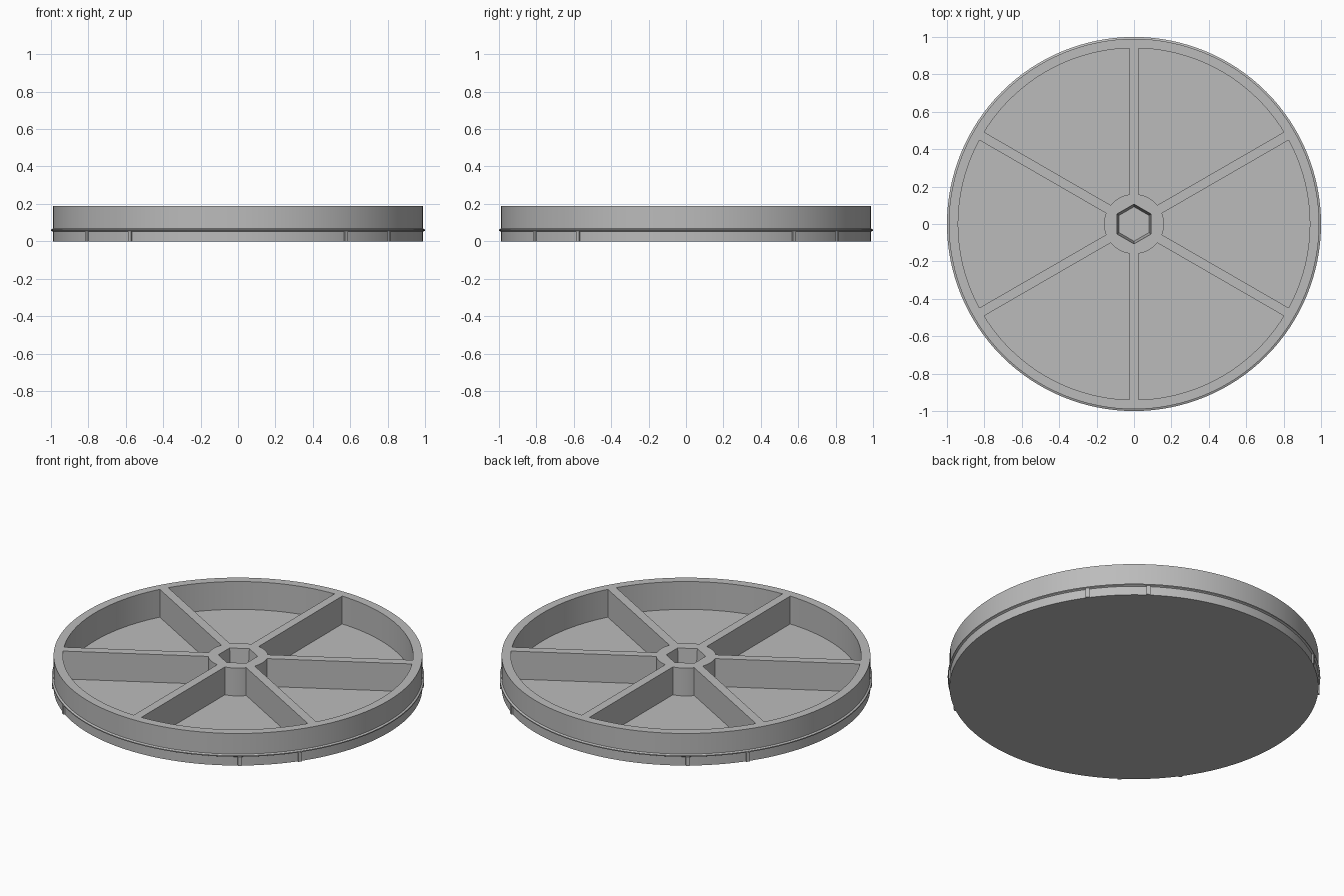
import bpy, bmesh
from math import sin, cos, pi, radians, asin

SEG = 128
HEIGHT, FLOOR = 0.19, 0.025
BODY_R, POCKET_R, HUB_R = 0.99, 0.94, 0.16
SPOKE_HALF = 0.025

if "Cube" in bpy.data.objects:
    bpy.data.objects.remove(bpy.data.objects["Cube"])

grey = bpy.data.materials.new("plain grey")
grey.use_nodes = True
COLOUR = (0.5, 0.5, 0.5, 1)
grey.diffuse_color = COLOUR
grey.node_tree.nodes["Principled BSDF"].inputs["Base Color"].default_value = COLOUR


def finish(bm, name):
    bmesh.ops.recalc_face_normals(bm, faces=bm.faces)
    mesh = bpy.data.meshes.new(name)
    bm.to_mesh(mesh)
    bm.free()
    obj = bpy.data.objects.new(name, mesh)
    bpy.context.collection.objects.link(obj)
    mesh.materials.append(grey)
    return obj


def select(obj):
    bpy.ops.object.select_all(action="DESELECT")
    obj.select_set(True)
    bpy.context.view_layer.objects.active = obj


def lathe(name, profile):
    """Solid of revolution from (radius, z) points, capped at both ends."""
    bm = bmesh.new()
    rings = [[bm.verts.new((r * cos(2 * pi * i / SEG), r * sin(2 * pi * i / SEG), z))
              for i in range(SEG)] for r, z in profile]
    for low, high in zip(rings, rings[1:]):
        for i in range(SEG):
            j = (i + 1) % SEG
            bm.faces.new((low[i], low[j], high[j], high[i]))
    bm.faces.new(rings[0])
    bm.faces.new(rings[-1])
    return finish(bm, name)


def prism(bm, outline, z0, z1, taper=1.0):
    """Upright solid from a flat outline, its foot scaled by taper."""
    low = [bm.verts.new((x * taper, y * taper, z0)) for x, y in outline]
    high = [bm.verts.new((x, y, z1)) for x, y in outline]
    bm.faces.new(low)
    bm.faces.new(high)
    for i in range(len(outline)):
        j = (i + 1) % len(outline)
        bm.faces.new((low[i], low[j], high[j], high[i]))


def arc(radius, start, end, steps):
    return [(radius * cos(start + (end - start) * i / steps),
             radius * sin(start + (end - start) * i / steps)) for i in range(steps + 1)]


# Wheel body with a thin raised bead round the side
body = lathe("wheel_body", [(BODY_R, 0), (BODY_R, 0.052), (1.0, 0.057), (1.0, 0.063),
                            (BODY_R, 0.068), (BODY_R, HEIGHT)])

# Six pockets between the spokes, and the tapered hexagonal socket in the hub
cut = bmesh.new()
for k in range(6):
    start, end = radians(30 + 60 * k), radians(90 + 60 * k)
    outer, inner = asin(SPOKE_HALF / POCKET_R), asin(SPOKE_HALF / HUB_R)
    prism(cut, arc(POCKET_R, start + outer, end - outer, 24)
          + arc(HUB_R, end - inner, start + inner, 10), FLOOR, HEIGHT + 0.1)
hexagon = arc(0.107, radians(30), radians(330), 5)
prism(cut, hexagon, FLOOR, HEIGHT + 0.01, 0.86)
cutter = finish(cut, "pocket_cutter")
cutter.hide_render = True

mod = body.modifiers.new("pockets", "BOOLEAN")
mod.operation, mod.solver, mod.object = "DIFFERENCE", "EXACT", cutter
select(body)
bpy.ops.object.modifier_apply(modifier=mod.name)
bpy.data.objects.remove(cutter)
bpy.ops.object.shade_smooth_by_angle(angle=radians(25))

# Paired short ribs on the lower side, one pair per quarter
ribs = bmesh.new()
for k in range(4):
    for offset in (-9.5, 9.5):
        a = radians(45 + 90 * k + offset)
        box = [(0.97, -0.01), (0.998, -0.01), (0.998, 0.01), (0.97, 0.01)]
        prism(ribs, [(x * cos(a) - y * sin(a), x * sin(a) + y * cos(a)) for x, y in box],
              0.0, 0.055)
finish(ribs, "side_ribs")
